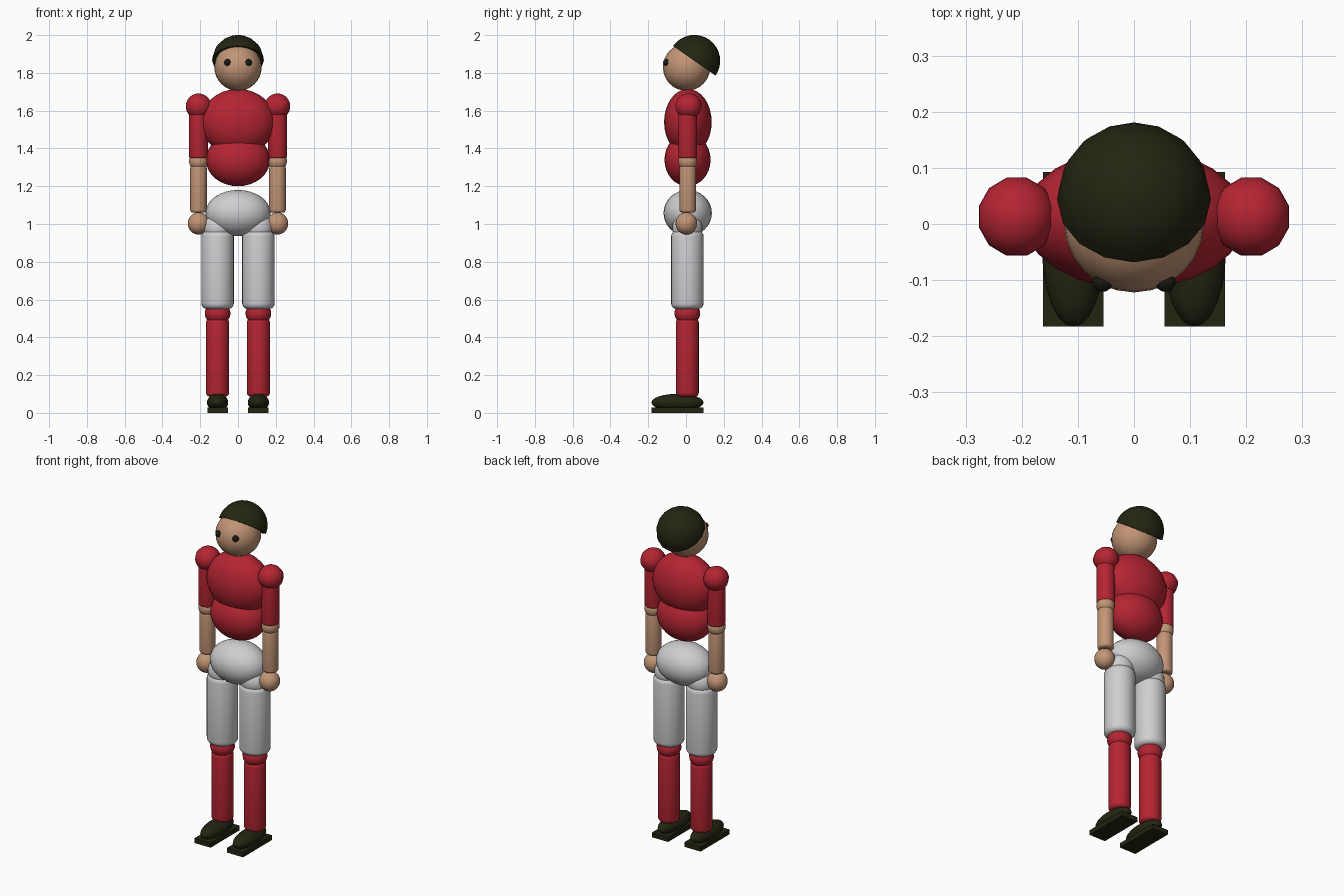
import bpy, bmesh, math
from mathutils import Matrix, Vector

if "Cube" in bpy.data.objects:
    bpy.data.objects.remove(bpy.data.objects["Cube"])


def material(name, rgb):
    m = bpy.data.materials.new(name)
    m.diffuse_color = (*rgb, 1)
    m.use_nodes = True
    m.node_tree.nodes["Principled BSDF"].inputs["Base Color"].default_value = m.diffuse_color
    return m


RED = material("red_cloth", (0.46, 0.018, 0.032))
SKIN = material("skin", (0.54, 0.30, 0.18))
GREY = material("light_grey_cloth", (0.62, 0.62, 0.64))
DARK = material("dark_brown", (0.018, 0.018, 0.006))
BLACK = material("eye_black", (0.01, 0.01, 0.006))


def finish(name, bm, mat, smooth=True):
    me = bpy.data.meshes.new(name)
    for f in bm.faces:
        f.smooth = smooth
    bmesh.ops.recalc_face_normals(bm, faces=bm.faces)
    bm.to_mesh(me)
    bm.free()
    me.materials.append(mat)
    if smooth:
        me.set_sharp_from_angle(angle=math.radians(50))
    ob = bpy.data.objects.new(name, me)
    bpy.context.collection.objects.link(ob)
    return ob


def ball(name, pos, radii, mat, seg=24, spin=0):
    bm = bmesh.new()
    bmesh.ops.create_uvsphere(bm, u_segments=seg, v_segments=16, radius=1,
                              matrix=Matrix.Rotation(spin, 4, 'Z'))
    bmesh.ops.scale(bm, vec=radii, verts=bm.verts)
    bmesh.ops.translate(bm, vec=pos, verts=bm.verts)
    return finish(name, bm, mat)


def limb(name, x, y, r, z0, z1, mat, round_end=0.022):
    """Upright cylinder with rounded rims."""
    bm = bmesh.new()
    bmesh.ops.create_cone(bm, cap_ends=True, segments=24, radius1=r, radius2=r,
                          depth=z1 - z0,
                          matrix=Matrix.Translation((x, y, (z0 + z1) / 2)))
    rims = [e for e in bm.edges if abs(e.verts[0].co.z - e.verts[1].co.z) < 1e-5]
    bmesh.ops.bevel(bm, geom=rims, offset=round_end, segments=4, profile=0.5,
                    affect='EDGES')
    return finish(name, bm, mat)


# Head and body
ball("head", (0, 0.003, 1.83), (0.125, 0.125, 0.125), SKIN)
ball("chest", (0, 0.01, 1.54), (0.198, 0.126, 0.175), RED)
ball("belly", (0, 0.008, 1.34), (0.17, 0.122, 0.14), RED)
ball("pelvis", (0, 0.009, 1.058), (0.172, 0.128, 0.122), GREY)

# Hair: half sphere tipped towards the back of the head
bm = bmesh.new()
bmesh.ops.create_uvsphere(bm, u_segments=16, v_segments=16, radius=0.137)
bmesh.ops.bisect_plane(bm, geom=bm.verts[:] + bm.edges[:] + bm.faces[:],
                       plane_co=(0, 0, 0), plane_no=(0, 0, 1), clear_inner=True)
bmesh.ops.holes_fill(bm, edges=[e for e in bm.edges if e.is_boundary], sides=0)
bmesh.ops.transform(bm, verts=bm.verts, matrix=Matrix.Translation((0, 0.044, 1.864))
                    @ Matrix.Rotation(math.radians(-35), 4, 'X'))
finish("hair", bm, DARK)

for side, s in (("left", 1), ("right", -1)):
    ball(side + "_eye", (s * 0.056, -0.103, 1.855), (0.018, 0.018, 0.018), BLACK, 16)

    # Arm
    ax, ay = s * 0.209, 0.009
    ball(side + "_shoulder", (ax, 0.013, 1.623), (0.07, 0.072, 0.068), RED, 12,
         math.radians(15))
    limb(side + "_upper_arm", ax, ay, 0.05, 1.345, 1.64, RED, 0.015)
    ball(side + "_elbow", (ax, ay, 1.332), (0.05, 0.05, 0.05), SKIN)
    limb(side + "_forearm", ax, ay, 0.044, 1.06, 1.31, SKIN, 0.015)
    ball(side + "_hand", (ax, 0.002, 1.003), (0.057, 0.057, 0.059), SKIN)

    # Leg
    lx, ly = s * 0.108, 0.007
    ball(side + "_hip", (lx, ly, 0.98), (0.08, 0.08, 0.08), GREY)
    limb(side + "_thigh", lx, ly, 0.086, 0.55, 0.965, GREY, 0.03)
    ball(side + "_knee", (lx, ly, 0.527), (0.068, 0.068, 0.06), RED)
    limb(side + "_shin", lx, ly, 0.061, 0.085, 0.5, RED)

    # Shoe and flat sole
    ball(side + "_shoe", (lx, -0.045, 0.055), (0.056, 0.138, 0.046), DARK)
    bm = bmesh.new()
    bmesh.ops.create_cube(bm, size=1)
    bmesh.ops.scale(bm, vec=(0.108, 0.275, 0.028), verts=bm.verts)
    bmesh.ops.translate(bm, vec=(lx, -0.045, 0.014), verts=bm.verts)
    finish(side + "_sole", bm, DARK, smooth=False)
